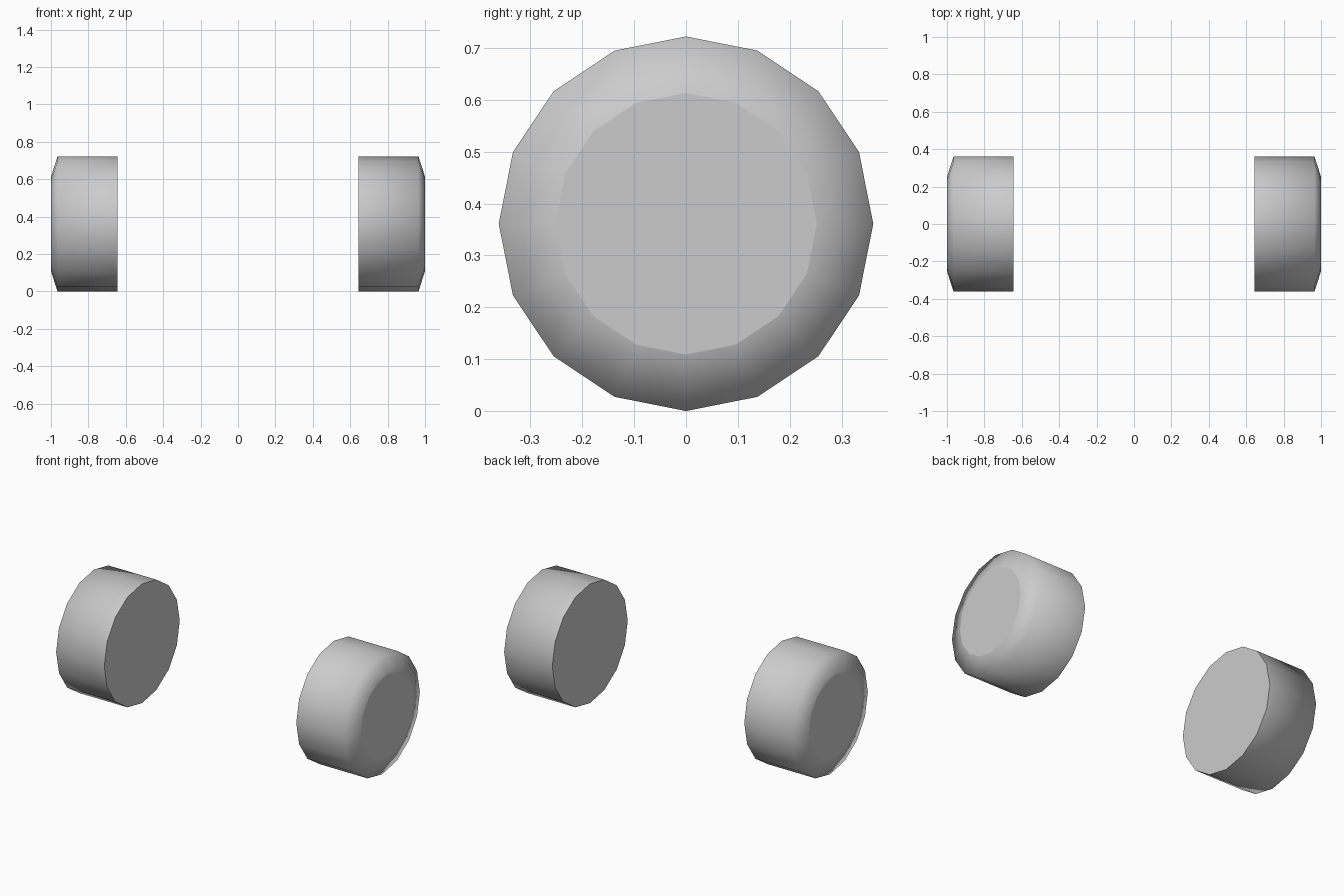
import bpy, bmesh, math

# Remove the default cube
cube = bpy.data.objects.get("Cube")
if cube:
    bpy.data.objects.remove(cube, do_unlink=True)

SIDES = 16
RADIUS = 0.361

# Single plain grey
grey = bpy.data.materials.new("plain grey")
grey.use_nodes = True
colour = (0.6, 0.6, 0.6, 1)
grey.diffuse_color = colour
grey.node_tree.nodes["Principled BSDF"].inputs["Base Color"].default_value = colour


def wheel(name, side):
    """Closed drum along x with a chamfered outer shoulder."""
    bm = bmesh.new()
    profile = [(0.643, RADIUS), (0.965, RADIUS), (1.0, 0.252)]
    rings = []
    for x, r in profile:
        angles = [2 * math.pi * i / SIDES for i in range(SIDES)]
        rings.append([bm.verts.new((side * x, r * math.sin(a), RADIUS + r * math.cos(a)))
                      for a in angles])
    # Tread and shoulder are smooth
    for a, b in zip(rings, rings[1:]):
        for i in range(SIDES):
            j = (i + 1) % SIDES
            bm.faces.new((a[i], a[j], b[j], b[i])).smooth = True
    # Flat inner and outer caps with sharp rims
    for ring in (rings[0], rings[-1]):
        cap = bm.faces.new(ring)
        for edge in cap.edges:
            edge.smooth = False
    bmesh.ops.recalc_face_normals(bm, faces=bm.faces)
    mesh = bpy.data.meshes.new(name)
    bm.to_mesh(mesh)
    bm.free()
    mesh.materials.append(grey)
    obj = bpy.data.objects.new(name, mesh)
    bpy.context.collection.objects.link(obj)


wheel("left_wheel", 1)
wheel("right_wheel", -1)
